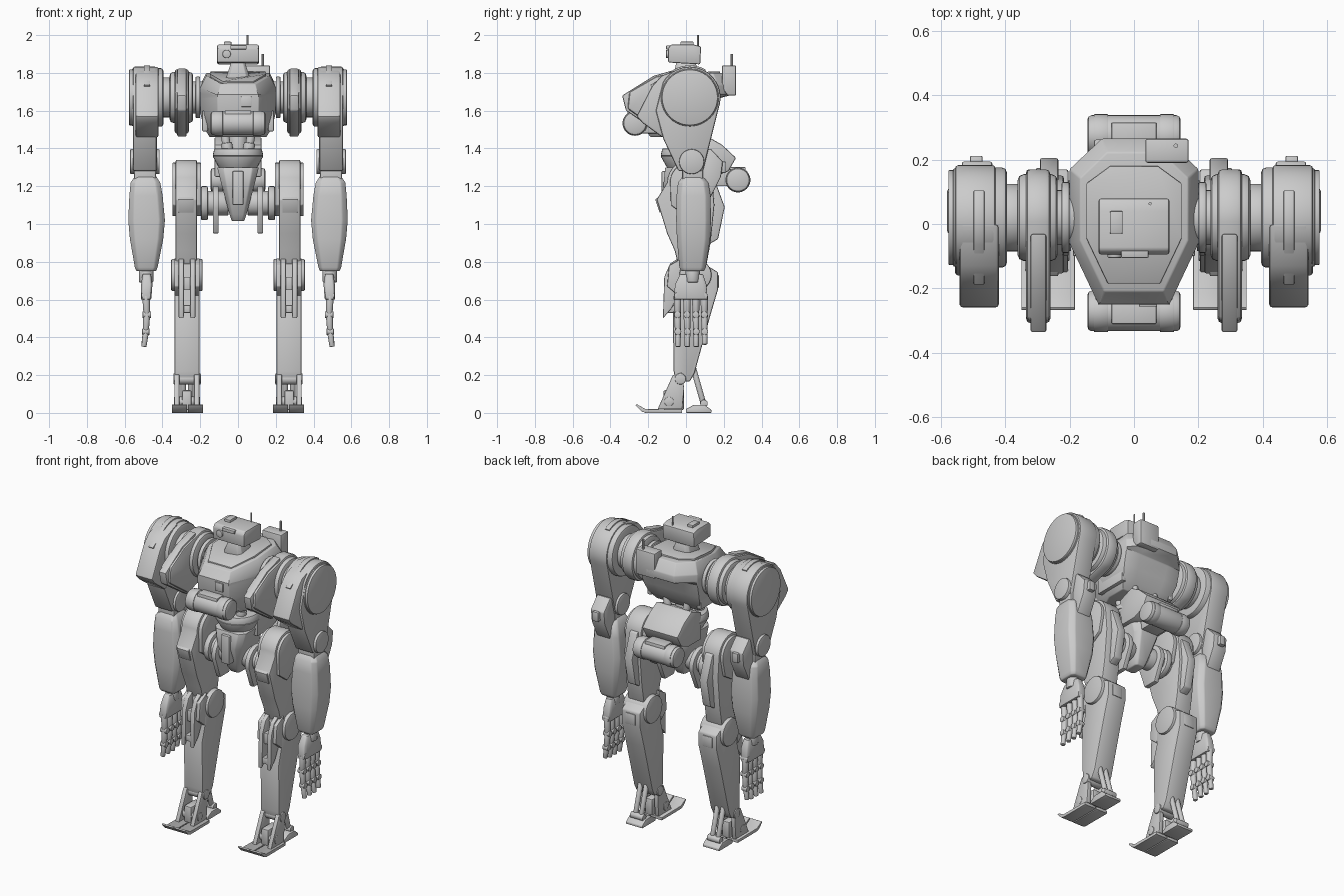
import bpy, bmesh, math
from mathutils import Vector, Matrix


def finish(bm, name, bevel, mirror):
    bmesh.ops.recalc_face_normals(bm, faces=bm.faces)
    if bevel:
        edges = [e for e in bm.edges if e.is_manifold and e.calc_face_angle(0) > math.radians(32)]
        bmesh.ops.bevel(bm, geom=edges, offset=bevel, segments=2, profile=0.5,
                        affect='EDGES', clamp_overlap=True)
    me = bpy.data.meshes.new(name)
    bm.to_mesh(me)
    bm.free()
    me.polygons.foreach_set("use_smooth", [True] * len(me.polygons))
    me.set_sharp_from_angle(angle=math.radians(32))
    ob = bpy.data.objects.new(name, me)
    bpy.context.collection.objects.link(ob)
    if mirror:
        ob.modifiers.new("mirror", 'MIRROR')
    return ob


def stack(rings, name, bevel, mirror):
    """Skin equal-length rings of points and cap both ends."""
    bm = bmesh.new()
    vs = [[bm.verts.new(p) for p in r] for r in rings]
    n = len(vs[0])
    for a, b in zip(vs, vs[1:]):
        for i in range(n):
            bm.faces.new((a[i], a[(i + 1) % n], b[(i + 1) % n], b[i]))
    bm.faces.new(vs[0][::-1])
    bm.faces.new(vs[-1])
    return finish(bm, name, bevel, mirror)


def prism(name, pts, x0, x1, bevel=0.007, mirror=True):
    """Side profile (y, z) extruded along x."""
    return stack([[(x, y, z) for y, z in pts] for x in (x0, x1)], name, bevel, mirror)


def box(name, x0, x1, y0, y1, z0, z1, bevel=0.006, mirror=True):
    return prism(name, [(y0, z0), (y1, z0), (y1, z1), (y0, z1)], x0, x1, bevel, mirror)


def loft(name, secs, cut=0.35, bevel=0.006, mirror=True):
    """Chamfered rectangles (z, cx, cy, hx, hy) stacked in z."""
    k = 1 - cut
    unit = [(1, -k), (1, k), (k, 1), (-k, 1), (-1, k), (-1, -k), (-k, -1), (k, -1)]
    return stack([[(cx + u * hx, cy + v * hy, z) for u, v in unit]
                  for z, cx, cy, hx, hy in secs], name, bevel, mirror)


def rod(name, p, q, r, r2=None, bevel=0.006, mirror=True, seg=32):
    p, q = Vector(p), Vector(q)
    d = q - p
    bm = bmesh.new()
    bmesh.ops.create_cone(bm, cap_ends=True, segments=seg, radius1=r,
                          radius2=r if r2 is None else r2, depth=d.length)
    rot = Vector((0, 0, 1)).rotation_difference(d).to_matrix().to_4x4()
    bm.transform(Matrix.Translation((p + q) / 2) @ rot)
    return finish(bm, name, bevel, mirror)


def axle(name, y, z, x0, x1, r, bevel=0.006, mirror=True):
    return rod(name, (x0, y, z), (x1, y, z), r, None, bevel, mirror, 40)


def arc(cy, cz, r, a0, a1, n=14):
    return [(cy + r * math.cos(math.radians(a0 + (a1 - a0) * i / n)),
             cz + r * math.sin(math.radians(a0 + (a1 - a0) * i / n))) for i in range(n + 1)]


# torso shell: faceted plan, top sloping down to the front, belly tucked in at the rear
plan = [(0.11, -0.25), (0.2, -0.06), (0.2, 0.17), (0.1, 0.265),
        (-0.1, 0.265), (-0.2, 0.17), (-0.2, -0.06), (-0.11, -0.25)]


def plan_ring(z, s, back, tilt):
    return [(x * s, min(y * s, back), z + tilt * min(y * s, 0)) for x, y in plan]


stack([plan_ring(*r) for r in ((1.46, 0.75, 0.08, 0), (1.51, 0.9, 0.12, 0), (1.58, 0.99, 0.15, 0),
                               (1.665, 1, 0.18, 0), (1.69, 1, 0.265, 0), (1.735, 1, 0.265, 0.22),
                               (1.8, 0.84, 0.265, 0.28))], "torso", 0.007, False)
stack([plan_ring(1.79, 0.74, 0.18, 0.28), plan_ring(1.807, 0.74, 0.18, 0.28)], "torso_top_panel", 0.003, False)
box("chest_hatch", 0.015, 0.072, -0.257, -0.22, 1.62, 1.675, 0.004, False)
box("chest_lower_block", -0.12, 0.12, -0.24, -0.1, 1.48, 1.6, 0.01, False)
box("side_vent", 0.16, 0.19, -0.1, 0.12, 1.49, 1.6)

# head with sensor and aerial
loft("neck", [(1.77, 0, 0, 0.065, 0.07), (1.86, 0, 0, 0.035, 0.05)], 0.3, 0.004, False)
prism("head", [(-0.095, 1.855), (0.075, 1.845), (0.08, 1.94), (0.04, 1.95), (-0.08, 1.95), (-0.095, 1.93)],
      -0.11, 0.11, 0.008, False)
rod("eye", (-0.06, -0.105, 1.9), (-0.06, -0.08, 1.9), 0.022, None, 0.003, False)
box("brow", -0.04, 0.045, -0.105, -0.07, 1.925, 1.945, 0.003, False)
box("head_cap", -0.075, -0.035, -0.03, 0.04, 1.94, 1.965, 0.004, False)
rod("head_aerial", (0.05, 0.063, 1.94), (0.05, 0.063, 2.0), 0.005, None, 0, False, 10)

# back radio box
prism("radio_box", [(0.19, 1.72), (0.22, 1.68), (0.265, 1.68), (0.265, 1.84), (0.19, 1.84)], 0.035, 0.17, 0.008, False)
rod("radio_aerial", (0.13, 0.243, 1.83), (0.13, 0.243, 1.9), 0.007, None, 0, False, 10)

# front and rear canisters
for label, y, z in (("front", -0.27, 1.533), ("rear", 0.275, 1.233)):
    axle(label + "_canister", y, z, -0.145, 0.145, 0.063, 0.014, False)
    axle(label + "_canister_band", y, z, 0.08, 0.125, 0.066, 0.003)
    box(label + "_canister_clip", -0.07, 0.07, y - 0.04, y + 0.04, z + 0.03, z + 0.068, 0.004, False)

# waist and pelvis
rod("waist_column", (0, 0.02, 1.3), (0, 0.02, 1.5), 0.05, None, 0.004, False)
for y in (-0.05, 0.09):
    rod("waist_piston", (0.05, y, 1.36), (0.075, y, 1.5), 0.022)
    rod("waist_piston_sleeve", (0.05, y, 1.36), (0.062, y, 1.43), 0.03)
rod("waist_dish", (0, 0, 1.28), (0, 0, 1.36), 0.09, 0.135, 0.006, False)
rod("waist_ring", (0, 0, 1.36), (0, 0, 1.4), 0.135, 0.125, 0.006, False)
loft("pelvis", [(1.3, 0, 0.01, 0.11, 0.12), (1.2, 0, 0.01, 0.085, 0.13),
                (1.05, 0, 0.01, 0.045, 0.07), (1.015, 0, 0.01, 0.032, 0.05)], 0.3, 0.006, False)
box("pelvis_keel", -0.03, 0.03, -0.13, -0.08, 1.1, 1.28, 0.008, False)
prism("pelvis_back", [(0.02, 1.42), (0.12, 1.46), (0.19, 1.42), (0.265, 1.35), (0.225, 1.28),
                      (0.15, 1.25), (0.02, 1.25)], -0.125, 0.125, 0.008, False)
box("rear_canister_mount", -0.06, 0.06, 0.1, 0.25, 1.2, 1.29, 0.006, False)

# inner shoulder joint and its pointed guard
axle("shoulder_axle", 0.02, 1.67, 0.16, 0.42, 0.085)
axle("shoulder_collar", 0.02, 1.67, 0.2, 0.225, 0.11)
axle("outer_collar", 0.02, 1.67, 0.355, 0.41, 0.105)
axle("inner_drum", 0.02, 1.67, 0.237, 0.362, 0.135, 0.02)
prism("inner_guard", arc(0.02, 1.67, 0.15, -60, 95) +
      [(-0.16, 1.78), (-0.3, 1.7), (-0.31, 1.61), (-0.12, 1.475)], 0.26, 0.335, 0.014)
prism("inner_guard_fin", [(-0.03, 1.825), (-0.17, 1.785), (-0.338, 1.68), (-0.318, 1.6),
                          (-0.11, 1.46), (-0.08, 1.5)], 0.272, 0.322, 0.008)

# outer shoulder and upper arm
axle("shoulder_drum", 0.02, 1.67, 0.395, 0.565, 0.155, 0.014)
axle("shoulder_cap", 0.02, 1.67, 0.55, 0.577, 0.148, 0.005)
prism("upper_arm", arc(0.02, 1.67, 0.163, -20, 150, 20) +
      [(-0.16, 1.6), (-0.12, 1.45), (-0.04, 1.28), (0.09, 1.28)], 0.43, 0.556, 0.01)
prism("shoulder_pad", [(0.0, 1.835), (-0.13, 1.785), (-0.18, 1.73), (-0.262, 1.57),
                       (-0.23, 1.535), (-0.12, 1.455), (-0.04, 1.6)], 0.42, 0.542, 0.01)
prism("shoulder_ridge", arc(0.02, 1.67, 0.17, 60, 120, 8) + [(-0.19, 1.735), (-0.1, 1.66), (0.05, 1.7)],
      0.465, 0.498, 0.003)

# elbow and forearm
axle("elbow", 0.03, 1.33, 0.415, 0.572, 0.066)
box("elbow_block", 0.435, 0.55, -0.02, 0.09, 1.2, 1.34, 0.01)
prism("elbow_guard", [(0.08, 1.38), (0.13, 1.4), (0.195, 1.33), (0.185, 1.25), (0.13, 1.14), (0.09, 1.14)], 0.44, 0.535)
box("elbow_latch", 0.47, 0.51, 0.15, 0.212, 1.27, 1.33, 0.005)
loft("forearm", [(1.255, 0.49, 0.035, 0.055, 0.05), (1.22, 0.49, 0.038, 0.078, 0.08),
                 (1.15, 0.487, 0.04, 0.088, 0.09), (1.02, 0.484, 0.04, 0.097, 0.092),
                 (0.92, 0.484, 0.04, 0.088, 0.088), (0.77, 0.486, 0.035, 0.06, 0.07),
                 (0.75, 0.486, 0.035, 0.052, 0.06)], 0.3)

# hand with four three-part fingers
rod("wrist", (0.486, 0.035, 0.69), (0.486, 0.035, 0.76), 0.038)
loft("palm", [(0.735, 0.483, 0.03, 0.022, 0.06), (0.68, 0.483, 0.025, 0.03, 0.083),
              (0.6, 0.487, 0.025, 0.028, 0.09)], 0.25)
for i, y in enumerate((-0.045, 0.005, 0.052, 0.097)):
    drop = (0.0, 0.0, 0.0, 0.012)[i]
    path = [(0.487, y, 0.62), (0.483, y, 0.52), (0.488, y + 0.002, 0.43), (0.498, y + 0.002, 0.35 + drop)]
    for j in range(3):
        rod("finger_%d_%d" % (i, j), path[j], path[j + 1], 0.021 - 0.002 * j, 0.018 - 0.002 * j, 0.003, True, 10)
        axle("knuckle_%d_%d" % (i, j), path[j][1], path[j][2], path[j][0] - 0.025 + 0.003 * j,
             path[j][0] + 0.025 - 0.003 * j, 0.018, 0.003)

# hip joint
axle("hip_axle", 0.02, 1.11, 0.05, 0.24, 0.065)
axle("hip_ring", 0.02, 1.11, 0.16, 0.195, 0.09)
prism("hip_plate", arc(0.02, 1.1, 0.1, -10, 190) + [(-0.03, 0.95), (0.06, 0.95)], 0.102, 0.133, 0.006)

# thigh
prism("thigh", arc(0.02, 1.22, 0.12, 0, 180) +
      [(-0.155, 1.13), (-0.1, 0.95), (-0.06, 0.86), (-0.03, 0.74), (0.1, 0.74), (0.13, 0.9), (0.15, 1.1)],
      0.218, 0.33)
for x0, x1 in ((0.195, 0.222), (0.322, 0.347)):
    prism("thigh_cheek", arc(0.02, 1.22, 0.105, -10, 190) + [(-0.08, 1.1), (0.0, 1.04), (0.1, 1.1)], x0, x1, 0.005)
prism("thigh_back_fin", [(0.1, 1.25), (0.15, 1.24), (0.205, 1.09), (0.17, 0.92), (0.1, 0.88)], 0.235, 0.292)
prism("thigh_front_panel", [(-0.12, 1.16), (-0.163, 1.13), (-0.14, 1.06), (-0.1, 1.06)], 0.235, 0.315, 0.004)

# knee and shin
axle("knee", 0.05, 0.73, 0.187, 0.354, 0.085, 0.008)
prism("shin", [(-0.05, 0.79), (0.06, 0.81), (0.17, 0.745), (0.17, 0.655), (0.13, 0.52), (0.045, 0.21),
               (0.02, 0.165), (-0.055, 0.165), (-0.065, 0.22), (-0.07, 0.52), (-0.04, 0.62)], 0.203, 0.335, 0.009)
for x0, x1 in ((0.225, 0.254), (0.286, 0.315)):
    prism("knee_fork", [(-0.04, 0.82), (-0.085, 0.79), (-0.115, 0.72), (-0.122, 0.5), (-0.075, 0.555), (0.0, 0.7)],
          x0, x1, 0.005)
box("knee_bridge", 0.24, 0.3, -0.1, -0.05, 0.65, 0.72, 0.005)
box("knee_foot", 0.24, 0.3, -0.115, -0.06, 0.53, 0.57, 0.005)
for x0, x1 in ((0.203, 0.228), (0.312, 0.337)):
    prism("knee_cheek", [(-0.02, 0.82), (-0.09, 0.78), (-0.1, 0.67), (-0.04, 0.62)], x0, x1, 0.005)
box("calf_vent", 0.235, 0.305, 0.1, 0.174, 0.66, 0.73, 0.005)

# ankle and foot
axle("ankle", -0.03, 0.18, 0.197, 0.342, 0.03)
axle("toe_hinge", -0.09, 0.06, 0.2, 0.34, 0.026)
for x0, x1 in ((0.205, 0.232), (0.31, 0.337)):
    prism("ankle_bracket", [(-0.15, 0.02), (-0.07, 0.2), (-0.02, 0.215), (-0.01, 0.13), (-0.02, 0.02)], x0, x1, 0.004)
box("foot_core", 0.245, 0.297, -0.12, -0.01, 0.015, 0.12, 0.01)
for x0, x1 in ((0.184, 0.264), (0.27, 0.35)):
    prism("toe_plate", [(-0.268, 0.04), (-0.235, 0.008), (-0.215, 0), (-0.02, 0), (-0.02, 0.018),
                        (-0.215, 0.02), (-0.26, 0.046)], x0, x1, 0.002)
prism("heel", [(0.0, 0), (0.135, 0), (0.135, 0.015), (0.1, 0.042), (0.04, 0.042), (0.0, 0.02)], 0.212, 0.328, 0.004)
for x in (0.25, 0.29):
    rod("heel_piston", (x, 0.035, 0.25), (x, 0.095, 0.04), 0.015)
axle("heel_pin", 0.095, 0.05, 0.225, 0.315, 0.02, 0.003)
